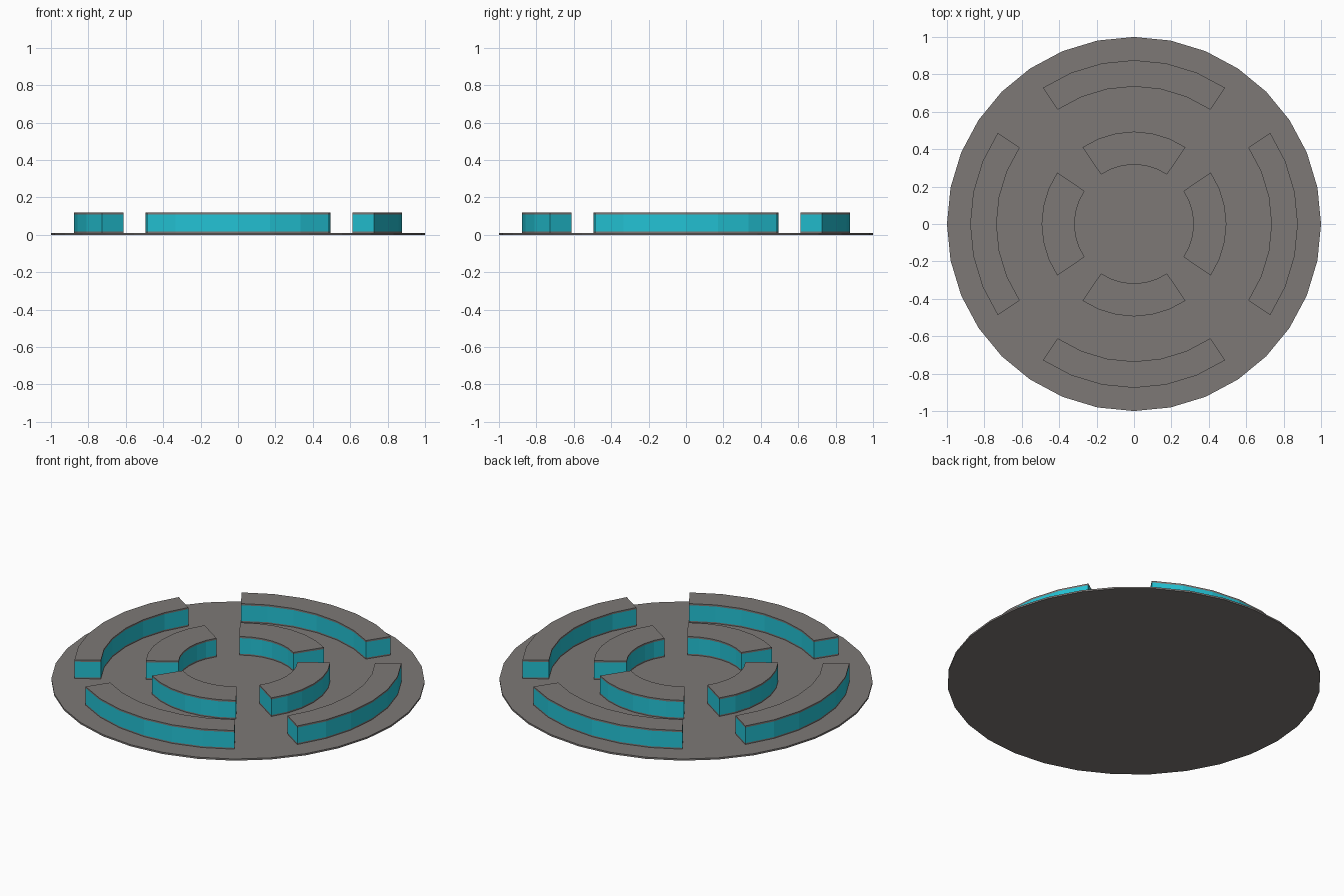
import bpy, bmesh
from math import sin, cos, pi, radians

cube = bpy.data.objects.get("Cube")
if cube:
    bpy.data.objects.remove(cube, do_unlink=True)

STEP = 2 * pi / 32
BASE_TOP = 0.01
BAR_TOP = 0.12


def material(name, colour):
    mat = bpy.data.materials.new(name)
    mat.use_nodes = True
    mat.diffuse_color = colour
    bsdf = mat.node_tree.nodes["Principled BSDF"]
    bsdf.inputs["Base Color"].default_value = colour
    bsdf.inputs["Roughness"].default_value = 0.8
    return mat


grey = material("warm grey", (0.205, 0.19, 0.183, 1))
teal = material("bright teal", (0.017, 0.54, 0.66, 1))


def finish(bm, name, mats):
    bmesh.ops.recalc_face_normals(bm, faces=bm.faces[:])
    mesh = bpy.data.meshes.new(name)
    bm.to_mesh(mesh)
    bm.free()
    for mat in mats:
        mesh.materials.append(mat)
    obj = bpy.data.objects.new(name, mesh)
    bpy.context.collection.objects.link(obj)
    return obj


def prism(bm, outline, levels):
    """Stack an outline through the given heights; return the side bands."""
    rings = [[bm.verts.new((x, y, z)) for x, y in outline] for z in levels]
    bm.faces.new(rings[0])
    bm.faces.new(rings[-1])
    bands = []
    n = len(outline)
    for low, high in zip(rings, rings[1:]):
        bands.append([bm.faces.new((low[i], low[(i + 1) % n], high[(i + 1) % n], high[i]))
                      for i in range(n)])
    return bands


def arc(radius, middle):
    return [(radius * cos(middle + k * STEP), radius * sin(middle + k * STEP))
            for k in range(-3, 4)]


# Thin round base
bm = bmesh.new()
prism(bm, [(cos(i * STEP), sin(i * STEP)) for i in range(32)], (0, BASE_TOP))
finish(bm, "base_disc", [grey])

# Two rings of four curved bars, teal walls between thin grey edge bands
sides = {"left": 0, "back": 90, "right": 180, "front": 270}
for ring, inner, outer in (("inner", 0.318, 0.494), ("outer", 0.735, 0.876)):
    for side, angle in sides.items():
        bm = bmesh.new()
        middle = radians(angle)
        outline = arc(outer, middle) + arc(inner, middle)[::-1]
        bands = prism(bm, outline, (BASE_TOP, BASE_TOP + 0.008, BAR_TOP - 0.01, BAR_TOP))
        for face in bands[1]:
            face.material_index = 1
        finish(bm, f"{ring}_bar_{side}", [grey, teal])
